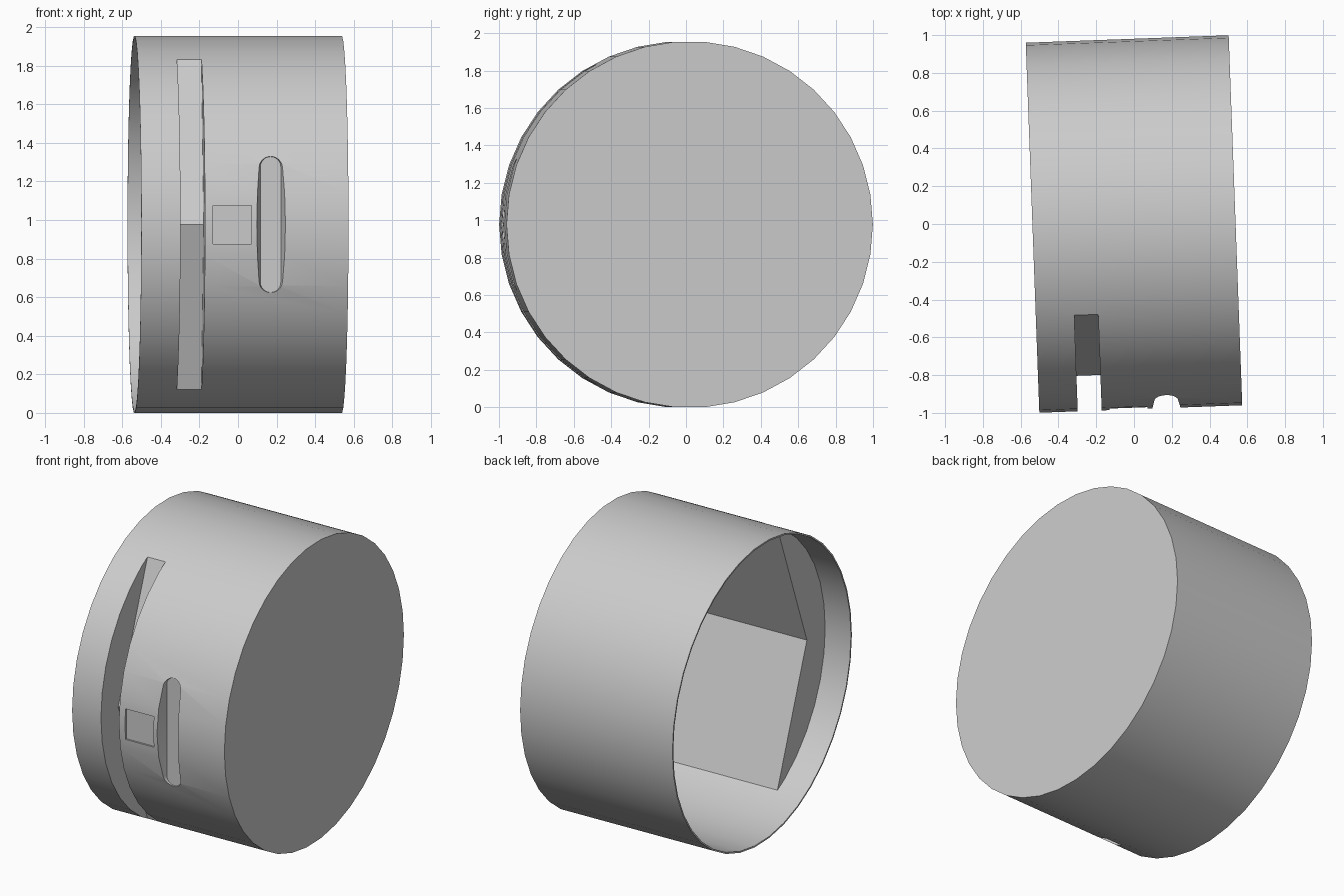
import bpy, bmesh, math
from mathutils import Matrix

cube = bpy.data.objects.get("Cube")
if cube:
    bpy.data.objects.remove(cube, do_unlink=True)

SIDES, RADIUS, BORE, HALF = 38, 0.98, 0.97, 0.5375
RIDGE, SLOPE = -0.77, 0.375          # V shaped inner wall

grey = bpy.data.materials.new("plain grey")
grey.use_nodes = True
COLOUR = (0.6, 0.6, 0.6, 1)
grey.diffuse_color = COLOUR
grey.node_tree.nodes["Principled BSDF"].inputs["Base Color"].default_value = COLOUR


def loft(name, first, second):
    """Closed solid between two matching loops of points."""
    bm = bmesh.new()
    a = [bm.verts.new(p) for p in first]
    b = [bm.verts.new(p) for p in second]
    bm.faces.new(a)
    bm.faces.new(b)
    for i in range(len(a)):
        j = (i + 1) % len(a)
        bm.faces.new((a[i], a[j], b[j], b[i]))
    bmesh.ops.recalc_face_normals(bm, faces=bm.faces)
    mesh = bpy.data.meshes.new(name)
    bm.to_mesh(mesh)
    bm.free()
    mesh.materials.append(grey)
    obj = bpy.data.objects.new(name, mesh)
    bpy.context.collection.objects.link(obj)
    return obj


def prism(name, outline, x0, x1):
    return loft(name, [(x0, y, z) for y, z in outline], [(x1, y, z) for y, z in outline])


def ring(r):
    return [(r * math.cos(t), r * math.sin(t))
            for t in (math.tau * i / SIDES for i in range(SIDES))]


def stadium(half_width, half_length, y, centre):
    pts = []
    for end in (0, 1):
        for i in range(13):
            t = math.pi * (end + i / 12)
            z = (half_length - half_width) * (1 - 2 * end) + half_width * math.sin(t)
            pts.append((centre + half_width * math.cos(t), y, z))
    return pts


def combine(target, tool, operation):
    mod = target.modifiers.new(tool.name, "BOOLEAN")
    mod.operation, mod.solver, mod.object = operation, "EXACT", tool
    bpy.context.view_layer.objects.active = target
    bpy.ops.object.modifier_apply(modifier=mod.name)
    bpy.data.objects.remove(tool, do_unlink=True)


# Cup: round drum, closed on the +x end
drum = prism("drum_housing", ring(RADIUS), -HALF, HALF)
combine(drum, prism("bore", ring(BORE), -HALF - 0.2, HALF - 0.03), "DIFFERENCE")

# Thick front wall with a V shaped inner face
r = BORE + 0.005
k = 1 + SLOPE ** 2
q = (-RIDGE * SLOPE + math.sqrt((RIDGE * SLOPE) ** 2 - k * (RIDGE ** 2 - r ** 2))) / k
q -= 0.002
arc = [p for p in ring(r) if p[0] < RIDGE + SLOPE * abs(p[1]) - 0.01]
edge = RIDGE + SLOPE * q
block = [(edge, q)] + arc + [(edge, -q), (RIDGE, 0)]
combine(drum, prism("front_wall", block, -HALF + 0.182, HALF - 0.015), "UNION")

# Long slot with a V shaped floor
floor, reach = RIDGE - 0.022, 1.1
tip = floor + SLOPE * reach
combine(drum, prism("long_slot", [(floor, 0), (tip, reach), (-1.2, reach),
                                  (-1.2, -reach), (tip, -reach)], -0.334, -0.207), "DIFFERENCE")

# Shallow square recess
combine(drum, prism("square_recess", [(-0.96, -0.1), (-0.96, 0.1), (-1.1, 0.1), (-1.1, -0.1)],
                    -0.165, 0.035), "DIFFERENCE")

# Flared finger groove
combine(drum, loft("finger_groove", stadium(0.053, 0.352, -0.905, 0.136),
                   stadium(0.083, 0.375, -1.01, 0.136)), "DIFFERENCE")

# Stand the drum on the ground with its slight turn
drum.data.transform(Matrix.Translation((0, 0, RADIUS * math.cos(math.pi / SIDES)))
                    @ Matrix.Rotation(math.radians(2.1), 4, "Z"))
bpy.ops.object.select_all(action="DESELECT")
drum.select_set(True)
bpy.context.view_layer.objects.active = drum
bpy.ops.object.shade_smooth_by_angle(angle=math.radians(15))
